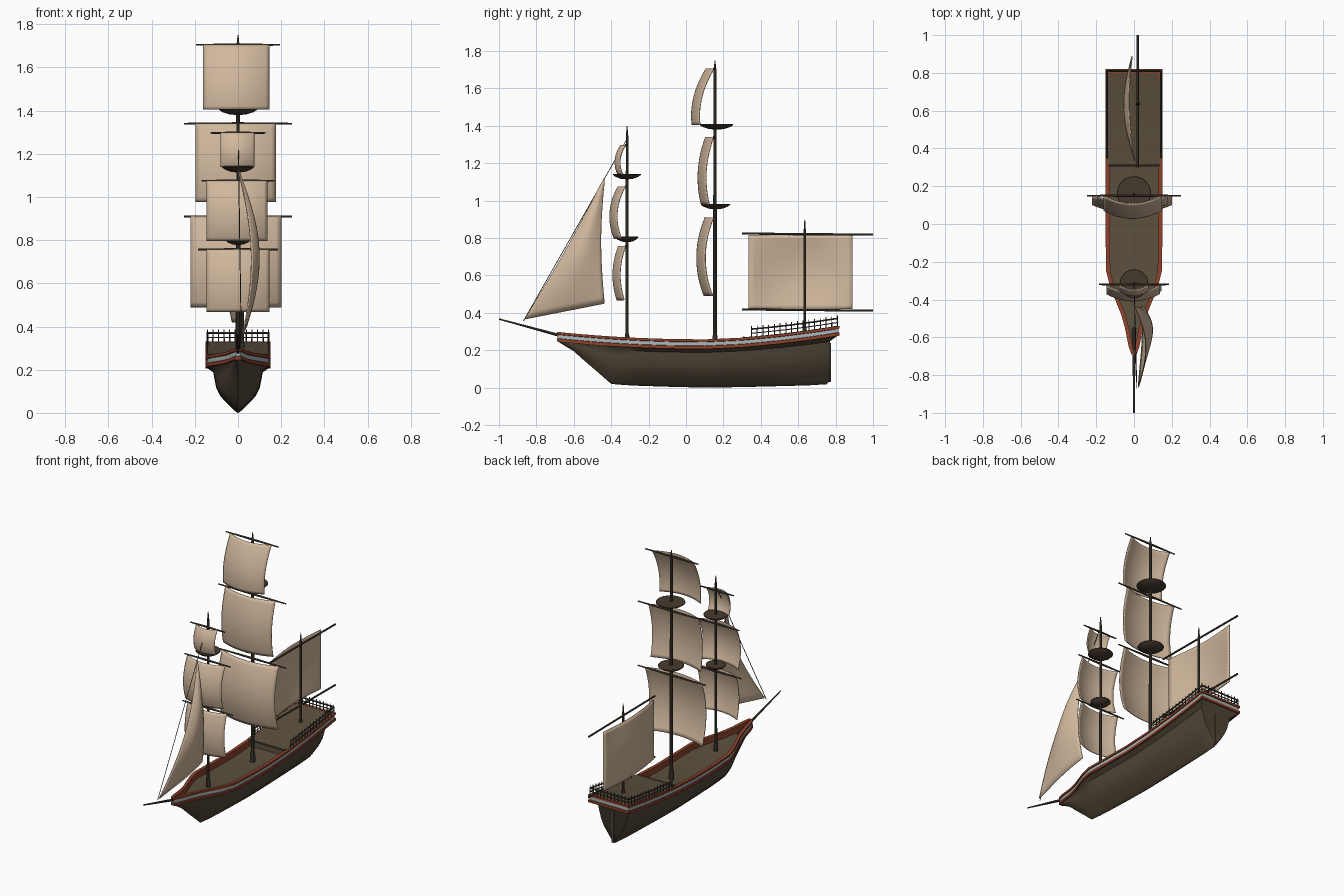
import bpy, bmesh, math
from mathutils import Vector

if "Cube" in bpy.data.objects:
    bpy.data.objects.remove(bpy.data.objects["Cube"])


def mat(name, c):
    m = bpy.data.materials.new(name)
    m.diffuse_color = (*c, 1)
    m.use_nodes = True
    m.node_tree.nodes["Principled BSDF"].inputs["Base Color"].default_value = m.diffuse_color
    return m


HULL = mat("dark hull wood", (.082, .062, .038))
DECK = mat("deck wood", (.105, .08, .047))
RED = mat("red trim", (.27, .055, .025))
WHITE = mat("pale stripe", (.40, .48, .49))
SAIL = mat("sail canvas", (.64, .48, .34))
SPAR = mat("spar wood", (.075, .06, .042))
TOP = mat("top platform wood", (.062, .043, .027))
RAIL = mat("railing", (.05, .046, .035))


def finish(name, bm, mats, angle=35):
    bmesh.ops.remove_doubles(bm, verts=bm.verts, dist=1e-5)
    bmesh.ops.recalc_face_normals(bm, faces=bm.faces)
    me = bpy.data.meshes.new(name)
    bm.to_mesh(me)
    bm.free()
    for m in mats:
        me.materials.append(m)
    ob = bpy.data.objects.new(name, me)
    bpy.context.collection.objects.link(ob)
    bpy.ops.object.select_all(action='DESELECT')
    bpy.context.view_layer.objects.active = ob
    ob.select_set(True)
    bpy.ops.object.shade_smooth_by_angle(angle=math.radians(angle))
    return ob


def loft(bm, rows, ring=False, closed=False, rule=None):
    """Skin rows of points; ring closes each row, closed joins last row to first."""
    vs = [[bm.verts.new(p) for p in r] for r in rows]
    n, k = len(vs), len(vs[0])
    for i in range(n if closed else n - 1):
        for j in range(k if ring else k - 1):
            a, b = vs[i], vs[(i + 1) % n]
            f = bm.faces.new((a[j], a[(j + 1) % k], b[(j + 1) % k], b[j]))
            f.material_index = rule(j) if rule else 0
    return vs


def rod(bm, a, b, r0, r1=None, n=10):
    a, b = Vector(a), Vector(b)
    q = (b - a).to_track_quat('Z', 'Y')
    rows = [[p + q @ Vector((r * math.cos(t * math.tau / n), r * math.sin(t * math.tau / n), 0))
             for t in range(n)] for p, r in ((a, r0), (b, r0 if r1 is None else r1))]
    vs = loft(bm, rows, ring=True)
    for v in vs:
        bm.faces.new(v)


def spar(name, parts, m=SPAR):
    bm = bmesh.new()
    for p in parts:
        rod(bm, *p)
    return finish(name, bm, [m])


# Hull lines: y, half width, keel height
LINES = [(-.69, .014, .25), (-.65, .028, .225), (-.6, .038, .195), (-.55, .048, .15), (-.48, .068, .09),
         (-.4, .1, .02), (-.33, .127, .014), (-.25, .147, .01), (-.1, .15, .005), (.1, .15, 0), (.3, .15, .003),
         (.5, .15, .008), (.65, .15, .012), (.75, .15, .018), (.77, .15, .035)]


def sheer(y):
    return .258 + (.04 * ((.1 - y) / .79) ** 2 if y < .1 else .072 * ((y - .1) / .72) ** 1.6)


def half(y):
    for (a, wa, _), (b, wb, _) in zip(LINES, LINES[1:]):
        if a <= y <= b:
            return wa + (wb - wa) * (y - a) / (b - a)
    return .15


# Hull shell: lower body with flare under the rail
SEC = [(0, 0), (.04, .01), (.14, .07), (.33, .2), (.54, .36), (.67, .54), (.73, .74), (.76, .88), (1, 1)]
bm = bmesh.new()
rows = []
for y, w, k in LINES:
    top = sheer(y) - .045
    side = []
    for fx, fz in SEC:
        last = y > .76
        yy = y + (.05 if fz == 1 and last else 0)
        t = sheer(yy) - .045
        narrow = 1 - (.25 * (1 - fz) * max(0, (y - .4) / .37))
        side.append((w * fx * narrow, yy, k + (t - k) * fz))
    rows.append([(-x, a, z) for x, a, z in reversed(side[1:])] + side)
vs = loft(bm, rows)
bm.faces.new(vs[-1])
bm.faces.new(vs[0])
finish("hull", bm, [HULL], 40)

# Rudder
bm = bmesh.new()
bmesh.ops.create_cube(bm, size=1)
for v in bm.verts:
    v.co = (v.co.x * .014, .735 + v.co.y * .08, .135 + v.co.z * .21)
finish("rudder", bm, [HULL])

# Striped bulwark running right round the hull
PROF = [(-.022, -.052), (0, -.052), (0, -.036), (-.005, -.034), (-.005, -.015), (0, -.013), (0, 0), (-.022, 0)]
ys = [l[0] for l in LINES[:-2]] + [.74, .82]
path = [(1, y) for y in ys] + [(-1, y) for y in reversed(ys)]
rows = []
for s, y in path:
    dy = 1 if y > .8 else (-.4 if y < -.68 else 0)
    rows.append([(s * max(half(y) + o, .002), y + o * dy, sheer(y) + dz) for o, dz in PROF])
bm = bmesh.new()
loft(bm, rows, ring=True, closed=True, rule=lambda j: 1 if j == 3 else 0)
finish("bulwark", bm, [RED, WHITE])


# Decks
def deck(name, y0, y1, inset, drop, depth):
    bm = bmesh.new()
    rows = []
    for i in range(25):
        y = y0 + (y1 - y0) * i / 24
        w, z = max(half(y) - inset, .004), sheer(y) - drop
        rows.append([(-w, y, z), (w, y, z), (w, y, z - depth), (-w, y, z - depth)])
    vs = loft(bm, rows, ring=True)
    bm.faces.new(vs[0])
    bm.faces.new(vs[-1])
    finish(name, bm, [DECK])


deck("main_deck", -.67, .32, .012, .04, .008)
deck("quarter_deck", .31, .81, .012, -.002, .045)
spar("quarter_deck_beam", [((-.135, .31, sheer(.31)), (.135, .31, sheer(.31)), .006)])

# Railing round the quarter deck
parts = []
for s in (-1, 1):
    x = s * .142
    pts = [(x, .35 + .46 * i / 15) for i in range(16)]
    for x, y in pts:
        parts.append(((x, y, sheer(y) - .005), (x, y, sheer(y) + .058), .0035, .0025, 6))
    for h, r in ((.042, .005), (.02, .003)):
        for (xa, ya), (xb, yb) in zip(pts, pts[1:]):
            parts.append(((xa, ya, sheer(ya) + h), (xb, yb, sheer(yb) + h), r, r, 6))
zs = sheer(.81)
for i in range(1, 11):
    x = -.142 + .284 * i / 11
    parts.append(((x, .81, zs - .005), (x, .81, zs + .058), .0035, .0025, 6))
for h, r in ((.042, .005), (.02, .003)):
    parts.append(((-.142, .81, zs + h), (.142, .81, zs + h), r, r, 6))
spar("stern_railing", parts, RAIL)

# Masts, bowsprit, gaff, boom and stay
for name, x, y, h, r in (("main_mast", 0, .155, 1.75, .011), ("fore_mast", 0, -.315, 1.4, .009),
                         ("mizzen_mast", .02, .635, .9, .008)):
    z = sheer(y) - .04
    spar(name, [((x, y, z), (x, y, h - .06), r, r * .8), ((x, y, h - .06), (x, y, h), r * .8, .002),
                ((x, y, z), (x, y, z + .06), r * 1.6, r * 1.3)])
spar("bowsprit", [((0, -.55, .245), (0, -1, .367), .01, .004)])
spar("gaff", [((.02, .3, .824), (.02, 1, .818), .006)])
spar("boom", [((.02, .3, .418), (.02, 1, .412), .006)])
spar("forestay", [((0, -.315, 1.33), (.015, -.87, .355), .0022, .0022, 6)])


# Platforms on the masts: shallow bowls
def bowl(name, y, z, r):
    prof = [(.01, -.026), (.45, -.022), (.8, -.012), (1, 0), (.97, .004), (.01, .004)]
    rows = [[(r * f * math.cos(t * math.tau / 32), y + r * f * math.sin(t * math.tau / 32), z + dz)
             for t in range(32)] for f, dz in prof]
    bm = bmesh.new()
    vs = loft(bm, rows, ring=True)
    bm.faces.new(vs[0])
    bm.faces.new(vs[-1])
    finish(name, bm, [TOP])


bowl("main_upper_top", .163, 1.405, .09)
bowl("main_lower_top", .158, .979, .08)
bowl("fore_upper_top", -.316, 1.139, .076)
bowl("fore_lower_top", -.316, .803, .062)


def sheet(name, fn, n=18):
    """Thin sail from a function of (u, v) in 0..1."""
    bm = bmesh.new()
    loft(bm, [[fn(i / n, j / n) for i in range(n + 1)] for j in range(n + 1)])
    ob = finish(name, bm, [SAIL], 60)
    s = ob.modifiers.new("thickness", 'SOLIDIFY')
    s.thickness = .006
    s.offset = 0


# Square sails: x0, x1, z0, z1, edge y at top / middle / bottom, bow, yard half length, mast y
SQUARE = {
    "main_top": (-.16, .145, 1.405, 1.705, .15, .085, .075, .042, .195, .15),
    "main_middle": (-.195, .175, .977, 1.34, .148, .108, .125, .042, .25, .15),
    "main_lower": (-.22, .2, .49, .91, .148, .103, .143, .045, .25, .15),
    "fore_top": (-.08, .075, 1.14, 1.297, -.322, -.352, -.338, .026, .127, -.32),
    "fore_middle": (-.145, .135, .797, 1.075, -.325, -.368, -.345, .038, .17, -.32),
    "fore_lower": (-.145, .145, .468, .757, -.322, -.352, -.33, .038, .186, -.32),
}
for name, (x0, x1, z0, z1, yt, ym, yb, bow, hl, my) in SQUARE.items():
    def square(u, v):
        y = yb * (1 - v) * (1 - 2 * v) + ym * 4 * v * (1 - v) + yt * v * (2 * v - 1)
        return (x0 + (x1 - x0) * u, y - bow * (1 - (2 * u - 1) ** 2), z0 + (z1 - z0) * v)
    sheet(name + "_sail", square)
    spar(name + "_yard", [((0, my, z1), (s * hl, my, z1), .007, .004) for s in (-1, 1)])

# Mizzen sail between gaff and boom
sheet("mizzen_sail", lambda u, v: (
    .005 - .015 * u - .05 * math.sin(math.pi * u) * (.45 + .55 * math.sin(math.pi * v)),
    .335 + .555 * u, .42 + .395 * v))


# Triangular jib
def jib(u, v):
    luff = Vector((0, -.865 + .43 * v, .365 + .76 * v))
    leech = Vector((0, -.435 - .02 * math.sin(math.pi * v), .45 + .675 * v))
    p = luff.lerp(leech, u)
    p.y += .012 * math.sin(math.pi * v) * (1 - u)
    s = (p.z - .34) / .79
    p.x = .018 * (1 - v) + .07 * math.sin(math.pi * min(max(s, 0), 1)) * (.75 + .5 * math.sin(math.pi * u))
    return p


sheet("jib_sail", jib)
